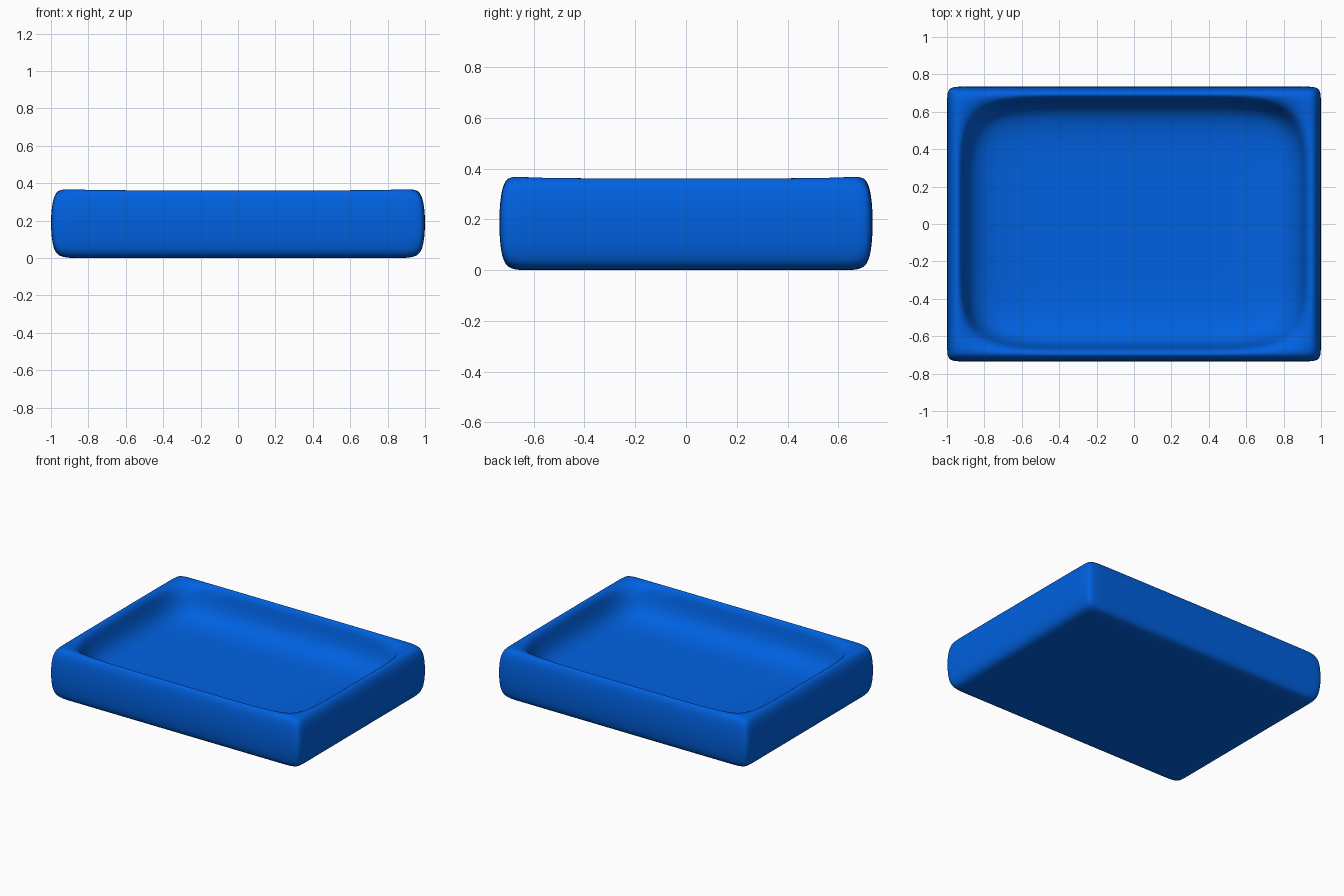
import bpy, bmesh
from math import copysign
from mathutils import Vector

if "Cube" in bpy.data.objects:
    bpy.data.objects.remove(bpy.data.objects["Cube"])

# Control cage sizes (the subdivision surface settles just inside them)
OUTER = (1.004, 0.739)
INNER = (0.90, 0.655)
HEIGHT, FLOOR = 0.375, 0.11

bm = bmesh.new()

# Outer block
bmesh.ops.create_cube(bm, size=2)
for v in bm.verts:
    v.co = (v.co.x * OUTER[0], v.co.y * OUTER[1], HEIGHT if v.co.z > 0 else 0)

# Rim-width cuts on all four sides, and cuts dividing the middle in three
for axis in (0, 1):
    for f in (-1, -1 / 3, 1 / 3, 1):
        co, no = Vector((0, 0, 0)), Vector((0, 0, 0))
        co[axis], no[axis] = f * INNER[axis], 1
        bmesh.ops.bisect_plane(bm, geom=bm.verts[:] + bm.edges[:] + bm.faces[:],
                               plane_co=co, plane_no=no)

# Hollow: sink the middle top faces
middle = [f for f in bm.faces if f.normal.z > 0.9
          and abs(f.calc_center_median().x) < INNER[0]
          and abs(f.calc_center_median().y) < INNER[1]]
bmesh.ops.inset_region(bm, faces=middle, thickness=0.01)
for v in {v for f in middle for v in f.verts}:
    for i in (0, 1):
        if abs(v.co[i]) > INNER[i] * 0.6:
            v.co[i] = copysign(INNER[i], v.co[i])
    v.co.z = FLOOR

bmesh.ops.recalc_face_normals(bm, faces=bm.faces[:])
for f in bm.faces:
    f.smooth = True

mesh = bpy.data.meshes.new("tray")
bm.to_mesh(mesh)
bm.free()
tray = bpy.data.objects.new("tray", mesh)
bpy.context.collection.objects.link(tray)

# Soft moulded surface
sub = tray.modifiers.new("soften", 'SUBSURF')
sub.levels = sub.render_levels = 4

# Blue plastic
blue = bpy.data.materials.new("blue")
blue.diffuse_color = (0.0, 0.12, 0.75, 1)
blue.use_nodes = True
blue.node_tree.nodes["Principled BSDF"].inputs["Base Color"].default_value = blue.diffuse_color
mesh.materials.append(blue)
